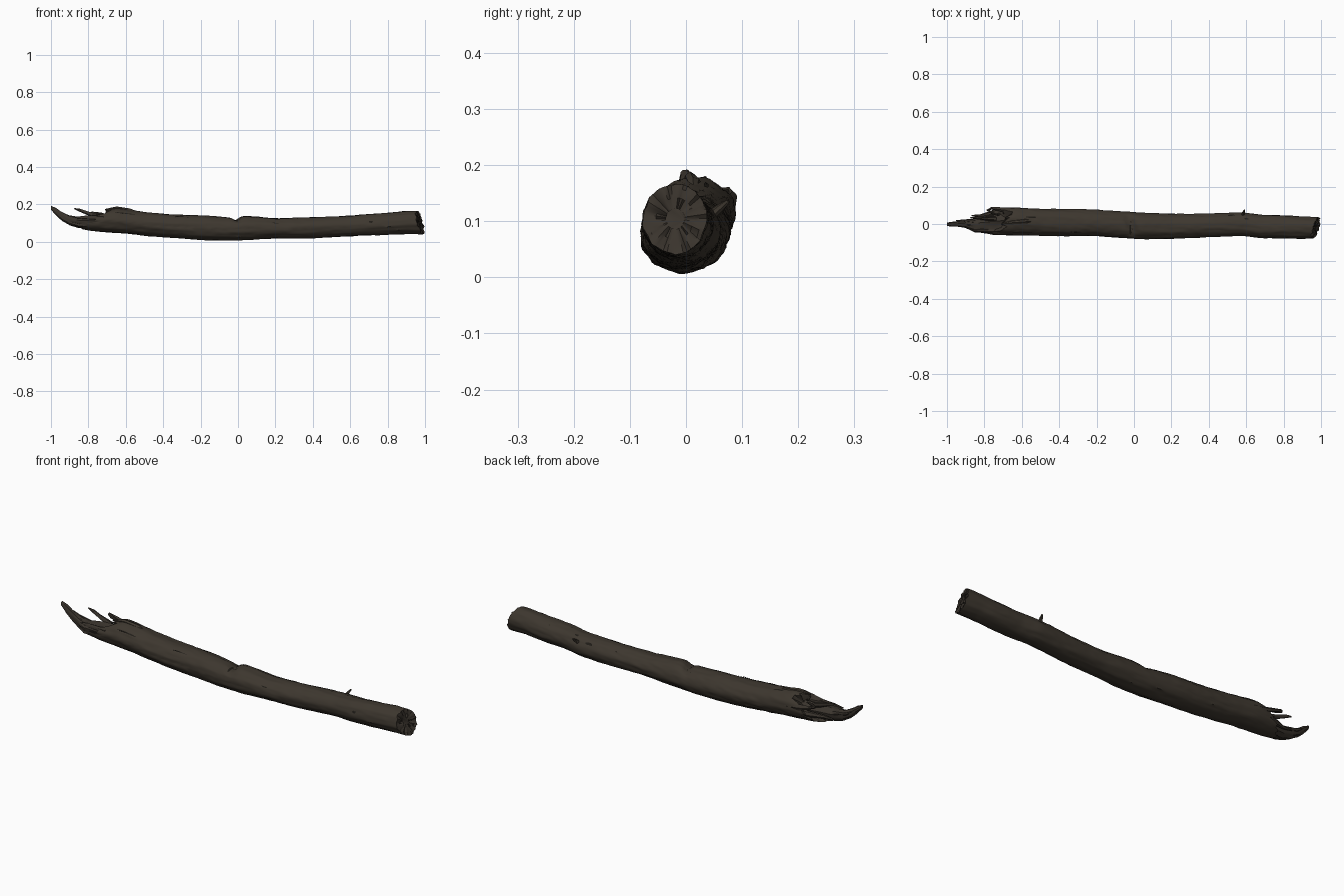
import bpy, bmesh, random
from math import sin, cos, pi, exp, radians
from mathutils import Vector, noise

random.seed(4)
cube = bpy.data.objects.get("Cube")
if cube:
    bpy.data.objects.remove(cube, do_unlink=True)


def material(name, rgb):
    m = bpy.data.materials.new(name)
    m.use_nodes = True
    m.diffuse_color = (*rgb, 1)
    m.node_tree.nodes["Principled BSDF"].inputs["Base Color"].default_value = (*rgb, 1)
    return m


bark = material("dark bark", (.047, .038, .028))
wood = material("broken wood", (.042, .034, .026))
dark = material("deep crack", (.014, .012, .009))


def finish(bm, name, mats, angle=40):
    bmesh.ops.recalc_face_normals(bm, faces=bm.faces)
    mesh = bpy.data.meshes.new(name)
    bm.to_mesh(mesh)
    bm.free()
    for m in mats:
        mesh.materials.append(m)
    ob = bpy.data.objects.new(name, mesh)
    bpy.context.collection.objects.link(ob)
    bpy.ops.object.select_all(action='DESELECT')
    ob.select_set(True)
    bpy.context.view_layer.objects.active = ob
    bpy.ops.object.shade_smooth_by_angle(angle=radians(angle))
    return ob


def bridge(bm, a, b, mat=0):
    n = len(a)
    for i in range(n):
        j = (i + 1) % n
        bm.faces.new((a[i], a[j], b[j], b[i])).material_index = mat


def sample(rows, x):
    """Interpolate the extents (y low, y high, z low, z high) at x."""
    x = min(max(x, rows[0][0]), rows[-1][0])
    for p, q in zip(rows, rows[1:]):
        if x <= q[0]:
            t = (x - p[0]) / (q[0] - p[0])
            return [u + (v - u) * t for u, v in zip(p[1:], q[1:])]


def surface(rows, x, a, rough, scale=1.0):
    """Point on the log at length x and angle a around it."""
    y0, y1, z0, z1 = sample(rows, x)
    c, s = cos(a), sin(a)
    ridge = noise.noise(Vector((x * 5, c * 3.5, s * 3.5)))
    fine = noise.noise(Vector((x * 22, c * 8, s * 8)))
    k = scale * (1 + rough * (ridge + .6 * fine))
    z = (z0 + z1) / 2 + s * k * (z1 - z0) / 2
    # notch across the top near the middle
    z -= .022 * exp(-((x + .015 + .02 * c) / .022) ** 2) * max(s, 0) ** 2
    return Vector((x, (y0 + y1) / 2 + c * k * (y1 - y0) / 2, z))


LOG = [
    (-.86, -.045, .06, .07, .155), (-.76, -.055, .08, .055, .16),
    (-.65, -.06, .088, .047, .18), (-.58, -.06, .085, .042, .172),
    (-.5, -.064, .082, .032, .16), (-.36, -.066, .08, .022, .148),
    (-.2, -.066, .076, .011, .142), (-.06, -.076, .067, .008, .132),
    (.04, -.082, .06, .01, .138), (.2, -.08, .053, .018, .126),
    (.4, -.07, .056, .018, .131), (.58, -.063, .062, .028, .14),
    (.68, -.076, .048, .034, .148), (.8, -.077, .046, .037, .155),
    (.9, -.078, .04, .042, .165), (1, -.075, .036, .042, .168)]
CORE = [
    (-1, -.011, .008, .172, .192), (-.97, -.015, .012, .14, .18),
    (-.94, -.016, .015, .112, .16), (-.9, -.022, .022, .09, .14),
    (-.85, -.045, .03, .074, .135), (-.78, -.048, .04, .066, .14),
    (-.6, -.045, .06, .06, .14)]

# Main trunk with a jagged left edge and a slanted right break
SIDES, STEPS = 48, 110
angles = [2 * pi * i / SIDES for i in range(SIDES)]
left = [-.75 + .085 * cos(a - radians(60)) + random.uniform(-.024, .024) for a in angles]
right = [.973 + .022 * cos(a + radians(45)) + random.uniform(-.005, .005) for a in angles]
bm = bmesh.new()
rings = []
for k in range(STEPS + 1):
    t = k / STEPS
    rings.append([bm.verts.new(surface(LOG, l + (r - l) * t, a, .06))
                  for a, l, r in zip(angles, left, right)])
for a, b in zip(rings, rings[1:]):
    bridge(bm, a, b)


def cap(ring, ends, depth):
    """Rough broken end, stepping inward to a centre point."""
    prev = ring
    for f in (.86, .6, .3):
        cur = []
        for a, x in zip(angles, ends):
            mid = sum(ends) / SIDES
            px = mid + (x - mid) * f + depth * (1 - f) + random.uniform(-.006, .006)
            p = surface(LOG, x, a, .06, f)
            cur.append(bm.verts.new((px, p.y, p.z)))
        bridge(bm, prev, cur, 1)
        prev = cur
    bm.faces.new(prev).material_index = 1


cap(rings[0], left, .05)
cap(rings[-1], right, -.008)
finish(bm, "trunk", [bark, wood])

# Exposed inner wood tapering into the upturned tip
bm = bmesh.new()
prev = None
for k in range(41):
    x = -1 + .4 * k / 40
    cur = [bm.verts.new(surface(CORE, x, 2 * pi * i / 20, .2)) for i in range(20)]
    if prev:
        bridge(bm, prev, cur)
    else:
        bm.faces.new(cur)
    prev = cur
bm.faces.new(prev)
finish(bm, "inner_wood", [wood], 30)


def splinter(name, points, radii, mat=wood, sides=7):
    """Ragged tapered strip following a few points."""
    bm = bmesh.new()
    pts = [Vector(p) for p in points]
    prev = None
    for i, p in enumerate(pts):
        d = (pts[min(i + 1, len(pts) - 1)] - pts[max(i - 1, 0)]).normalized()
        q = d.to_track_quat('Z', 'Y')
        cur = []
        for k in range(sides):
            a = 2 * pi * k / sides
            r = radii[i] * random.uniform(.75, 1.2)
            cur.append(bm.verts.new(p + q @ Vector((r * cos(a), r * sin(a), 0))))
        if prev:
            bridge(bm, prev, cur)
        else:
            bm.faces.new(cur)
        prev = cur
    bm.faces.new(prev)
    return finish(bm, name, [mat], 30)


# Splinters around the broken end
splinter("upright_splinter", [(-.875, .034, .178), (-.845, .033, .168), (-.81, .03, .155),
                              (-.74, .025, .13)], [.003, .008, .008, .014])
splinter("hooked_splinter", [(-.72, .045, .15), (-.76, .06, .152), (-.782, .075, .153),
                             (-.76, .084, .145), (-.7, .078, .13), (-.62, .07, .12)],
         [.004, .007, .008, .008, .013, .014])
splinter("back_splinter", [(-.87, .045, .1), (-.82, .042, .1), (-.74, .06, .1), (-.66, .065, .1)],
         [.003, .009, .016, .018])
splinter("front_splinter", [(-.87, -.035, .13), (-.82, -.035, .128), (-.72, -.038, .128)],
         [.003, .01, .014])
splinter("tip_splinter", [(-.95, .018, .15), (-.92, .018, .132), (-.85, .012, .118)],
         [.003, .007, .015])
splinter("top_flake", [(-.71, .0, .172), (-.65, .01, .176), (-.58, .015, .166), (-.53, .015, .152)],
         [.004, .011, .012, .006], bark)
# Broken twig stub on the back
splinter("twig_stub", [(.58, .045, .11), (.585, .062, .124), (.59, .075, .136)],
         [.011, .007, .004], bark)


def dark_patch(name, x, angle, length, width):
    """Thin plate lying on the bark, for knots and cracks."""
    bm = bmesh.new()
    rim = []
    for k in range(12):
        b = 2 * pi * k / 12
        w = random.uniform(.7, 1.2)
        p = surface(LOG, x + cos(b) * length * w, radians(angle) + sin(b) * width * w, .06, 1.02)
        rim.append(bm.verts.new(p))
    hub = bm.verts.new(surface(LOG, x, radians(angle), .06, 1.03))
    for k in range(12):
        bm.faces.new((rim[k], rim[(k + 1) % 12], hub))
    finish(bm, name, [dark])


for i, spec in enumerate([(.71, 165, .012, .12), (.52, 40, .018, .12), (.6, 60, .012, .1),
                          (-.6, 140, .06, .05), (-.55, 70, .03, .06), (-.02, 110, .006, .4),
                          (.2, 150, .015, .05), (-.3, 130, .04, .03)]):
    dark_patch(f"bark_crack_{i + 1}", *spec)
